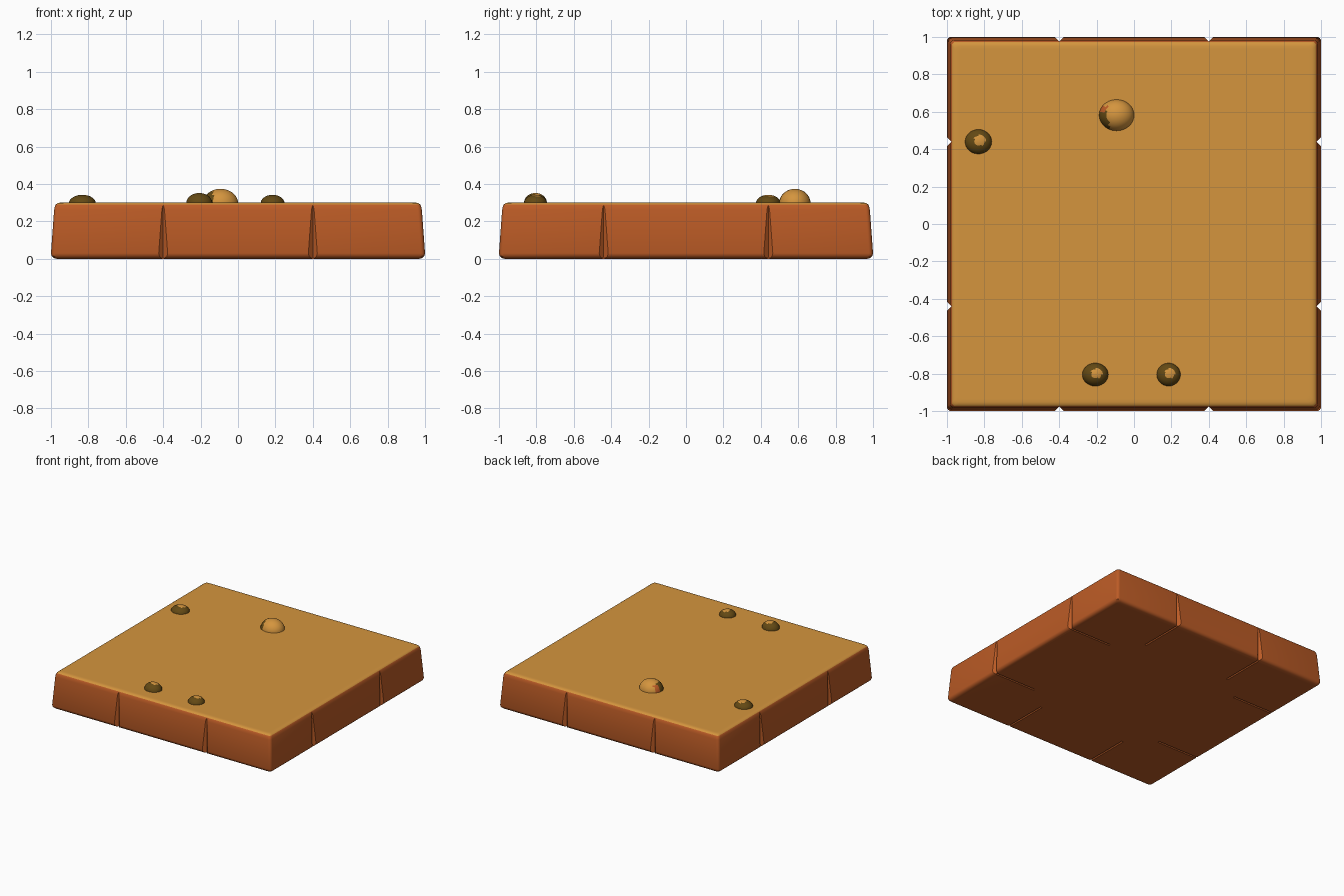
import bpy, bmesh, math
from mathutils import Matrix, Vector

if "Cube" in bpy.data.objects:
    bpy.data.objects.remove(bpy.data.objects["Cube"])


def material(name, rgb):
    m = bpy.data.materials.new(name)
    m.diffuse_color = (*rgb, 1)
    m.use_nodes = True
    m.node_tree.nodes["Principled BSDF"].inputs["Base Color"].default_value = m.diffuse_color
    return m


ORANGE = material("orange clay", (0.50, 0.105, 0.019))
SAND = material("sand", (0.66, 0.30, 0.048))
OLIVE = material("dark olive", (0.125, 0.066, 0.007))
MATS = (ORANGE, SAND, OLIVE)


def make_object(name, bm):
    me = bpy.data.meshes.new(name)
    bm.to_mesh(me)
    bm.free()
    for m in MATS:
        me.materials.append(m)
    ob = bpy.data.objects.new(name, me)
    bpy.context.collection.objects.link(ob)
    return ob


def activate(ob):
    bpy.ops.object.select_all(action='DESELECT')
    ob.select_set(True)
    bpy.context.view_layer.objects.active = ob


def smooth(ob, angle):
    activate(ob)
    bpy.ops.object.shade_smooth_by_angle(angle=math.radians(angle))


# Slab: rounded square lofted through a softly tapering side profile
def ring(bm, half, z, r=0.022, steps=4):
    verts = []
    for q in range(4):
        a0 = q * math.pi / 2
        sx, sy = ((1, 1), (-1, 1), (-1, -1), (1, -1))[q]
        for i in range(steps + 1):
            a = a0 + i / steps * math.pi / 2
            verts.append(bm.verts.new((sx * (half - r) + r * math.cos(a),
                                       sy * (half - r) + r * math.sin(a), z)))
    return verts


PROFILE = [(0.955, 0), (0.970, 0), (0.985, 0.004), (0.996, 0.014), (1.0, 0.03),
           (0.983, 0.262), (0.979, 0.280), (0.974, 0.290), (0.965, 0.297),
           (0.952, 0.300), (0.935, 0.300)]
bm = bmesh.new()
rings = [ring(bm, h, z) for h, z in PROFILE]
for a, b in zip(rings, rings[1:]):
    n = len(a)
    for i in range(n):
        j = (i + 1) % n
        bm.faces.new((a[i], a[j], b[j], b[i]))
bm.faces.new(rings[0][::-1])
bm.faces.new(rings[-1])
for f in bm.faces:
    f.material_index = 1 if f.calc_center_median().z > 0.291 else 0
slab = make_object("slab", bm)

# Joint cutters: upright notches in the sides, shallow joints underneath
bm = bmesh.new()


def prism(centre, axis, size, length):
    rot = Vector((0, 0, 1)).rotation_difference(Vector(axis)).to_matrix().to_4x4()
    m = (Matrix.Translation(centre) @ rot @
         Matrix.Diagonal((size, size, length, 1)))
    bmesh.ops.create_cone(bm, cap_ends=True, segments=4, radius1=1, radius2=1,
                          depth=1, matrix=m)


for s in (-1, 1):
    for t in (-1, 1):
        prism((s * 0.40, t * 1.0, 0.09), (0, 0, 1), 0.024, 0.39)
        prism((s * 1.0, t * 0.44, 0.09), (0, 0, 1), 0.024, 0.39)
        prism((s * 0.40, t * 0.83, 0), (0, 1, 0), 0.008, 0.44)
        prism((s * 0.83, t * 0.44, 0), (1, 0, 0), 0.008, 0.44)
cutter = make_object("joint_cutter", bm)
cutter.hide_render = True
mod = slab.modifiers.new("joints", 'BOOLEAN')
mod.operation = 'DIFFERENCE'
mod.solver = 'EXACT'
mod.use_self = True
mod.object = cutter
activate(slab)
bpy.ops.object.modifier_apply(modifier=mod.name)
bpy.data.objects.remove(cutter)
smooth(slab, 35)


# Pebbles: half domes sitting on the top, coloured by surface direction
def dome(name, x, y, rx, ry, height, rule):
    bm = bmesh.new()
    bmesh.ops.create_uvsphere(bm, u_segments=28, v_segments=20, radius=1)
    bmesh.ops.delete(bm, geom=[v for v in bm.verts if v.co.z < -0.01],
                     context='VERTS')
    for f in bm.faces:
        f.material_index = rule(f.calc_center_median().normalized())
    bm.transform(Matrix.Translation((x, y, 0.296)) @
                 Matrix.Diagonal((rx, ry, height, 1)))
    smooth(make_object(name, bm), 60)


def capped(n):
    # sand spot on the crown, shifted a little to the back right
    return 1 if math.hypot(n.x - 0.1, n.y - 0.1) < 0.42 else 2


def stained(n):
    if n.x < -0.45 and n.y < 0.25 and n.z < 0.8:
        return 2
    return 0 if n.x < -0.5 and n.y < 0.6 and n.z < 0.75 else 1


dome("left_pebble", -0.832, 0.44, 0.072, 0.066, 0.046, capped)
dome("front_left_pebble", -0.207, -0.805, 0.070, 0.062, 0.056, capped)
dome("front_right_pebble", 0.185, -0.805, 0.064, 0.062, 0.046, capped)
dome("large_pebble", -0.093, 0.582, 0.094, 0.084, 0.078, stained)
